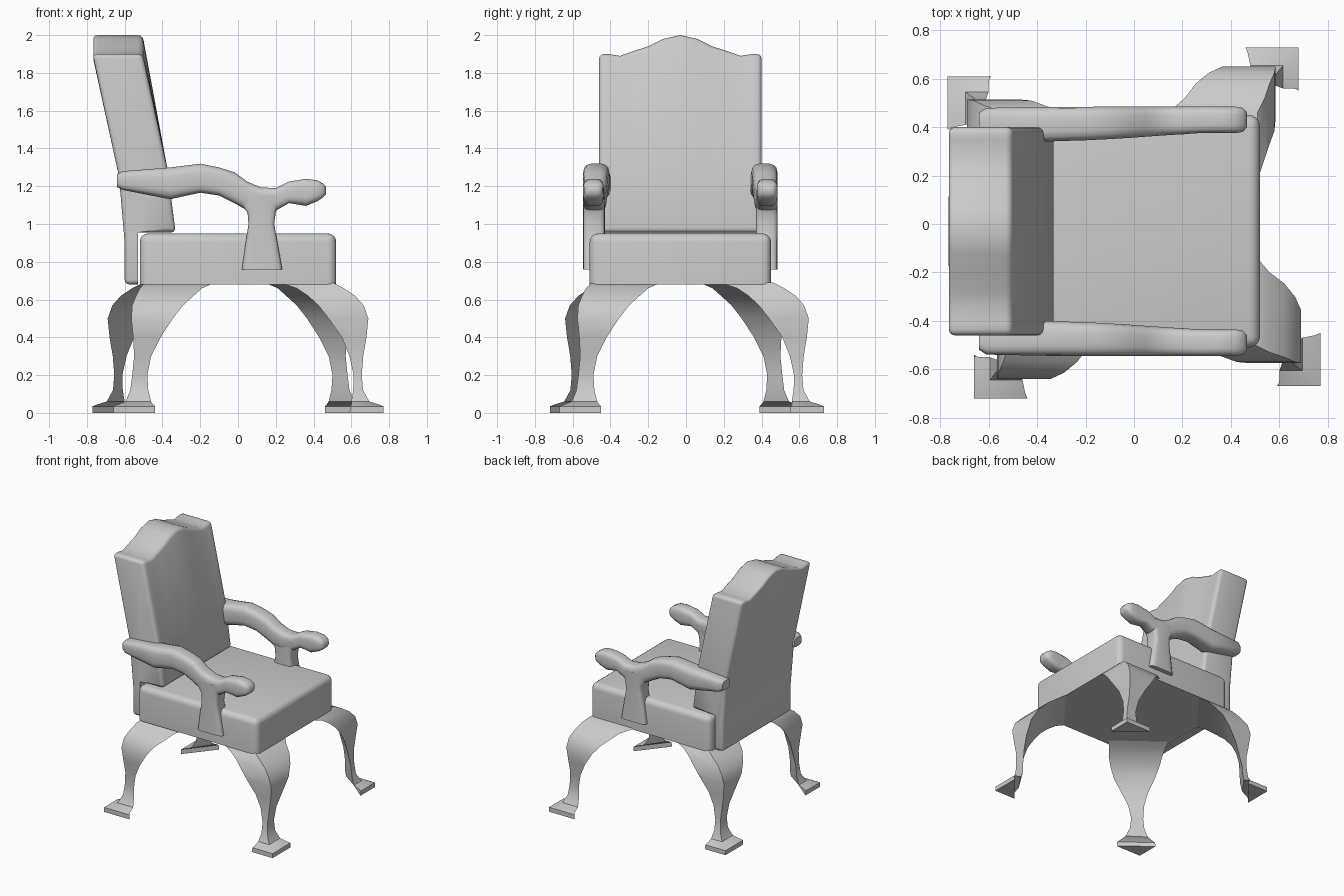
import bpy, bmesh, math

if "Cube" in bpy.data.objects:
    bpy.data.objects.remove(bpy.data.objects["Cube"])

CY = -0.03  # centre line of seat, back and arms


def finish(name, bm, angle=40):
    bmesh.ops.recalc_face_normals(bm, faces=bm.faces[:])
    me = bpy.data.meshes.new(name)
    bm.to_mesh(me)
    bm.free()
    ob = bpy.data.objects.new(name, me)
    bpy.context.collection.objects.link(ob)
    bpy.ops.object.select_all(action='DESELECT')
    ob.select_set(True)
    bpy.context.view_layer.objects.active = ob
    bpy.ops.object.shade_smooth_by_angle(angle=math.radians(angle))
    return ob


def loft(rings):
    """Skin a list of equal-length closed rings and cap both ends."""
    bm = bmesh.new()
    vs = [[bm.verts.new(p) for p in r] for r in rings]
    n = len(vs[0])
    for a, b in zip(vs, vs[1:]):
        for i in range(n):
            j = (i + 1) % n
            bm.faces.new((a[i], a[j], b[j], b[i]))
    bm.faces.new(vs[0])
    bm.faces.new(vs[-1])
    bmesh.ops.recalc_face_normals(bm, faces=bm.faces[:])
    return bm


def rounded(hu, hv, power=0.55, n=16):
    """Superellipse section with half sizes hu, hv."""
    out = []
    for i in range(n):
        t = 2 * math.pi * (i + 0.5) / n
        c, s = math.cos(t), math.sin(t)
        out.append((hu * math.copysign(abs(c) ** power, c),
                    hv * math.copysign(abs(s) ** power, s)))
    return out


def bevel(bm, edges, width, segs):
    bmesh.ops.bevel(bm, geom=edges, offset=width, segments=segs,
                    profile=0.5, affect='EDGES', clamp_overlap=True)


# seat: box cushion with rounded top
bm = loft([[(x, y, z) for x, y in ((-.52, -.51), (.52, -.51), (.52, .45), (-.52, .45))]
           for z in (.68, .95)])
bevel(bm, [e for e in bm.edges if max(v.co.z for v in e.verts) > .9], .045, 4)
finish("seat", bm)

# backrest: side profile repeated across the width with a humped top
crest = [(-.43, 1.9), (-.38, 1.9), (-.32, 1.89), (-.25, 1.915), (-.17, 1.94),
         (-.09, 1.98), (0, 2.0)]
crest += [(-y, z) for y, z in reversed(crest[:-1])]
rings = []
for y, zt in crest:
    prof = [(-.60, .68), (-.60, .9), (-.63, 1.25), (-.77, zt), (-.505, zt),
            (-.375, 1.3), (-.33, .955), (-.53, .955), (-.53, .68)]
    rings.append([(x, y + CY, z) for x, z in prof])
bm = loft(rings)
sharp = [e for e in bm.edges if len(e.link_faces) == 2
         and e.calc_face_angle(0) > math.radians(45)
         and not all(abs(v.co.x + .53) < .001 for v in e.verts)]
bevel(bm, sharp, .025, 3)
finish("backrest", bm)

# arms: x, top z, bottom z, inner and outer distance from the centre line
ARM = [(-.64, 1.265, 1.195, .40, .49), (-.61, 1.28, 1.18, .39, .51),
       (-.36, 1.30, 1.13, .37, .515), (-.2, 1.32, 1.165, .375, .515),
       (-.1, 1.30, 1.15, .38, .515), (-.02, 1.275, 1.11, .385, .515),
       (.05, 1.225, 1.07, .39, .515), (.12, 1.195, 1.06, .395, .515),
       (.2, 1.19, 1.07, .40, .515), (.27, 1.225, 1.11, .405, .515),
       (.36, 1.24, 1.095, .405, .515), (.42, 1.232, 1.12, .405, .515),
       (.45, 1.215, 1.14, .41, .51), (.467, 1.195, 1.16, .43, .49)]
# arm supports: z, back x, front x
SUPPORT = [(.76, .02, .235), (.9, .04, .21), (1.0, .055, .192),
           (1.06, .05, .2), (1.1, .02, .215), (1.15, .0, .25)]
for side, label in ((-1, "right"), (1, "left")):
    rings = []
    for x, zt, zb, yi, yo in ARM:
        rings.append([(x, CY + side * ((yi + yo) / 2 + u), (zt + zb) / 2 + v)
                      for u, v in rounded((yo - yi) / 2, (zt - zb) / 2)])
    finish(label + "_arm", loft(rings), 50)
    rings = []
    for z, xb, xf in SUPPORT:
        rings.append([((xb + xf) / 2 + u, CY + side * (.457 + v), z)
                      for u, v in rounded((xf - xb) / 2, .058, .35)])
    finish(label + "_arm_support", loft(rings), 50)

# cabriole legs: z, outer x, inner x, outer y, inner y (triangular section)
LEG = [(.69, .50, .22, -.50, -.13), (.66, .56, .31, -.53, -.20),
       (.62, .62, .37, -.55, -.245), (.57, .665, .425, -.57, -.30),
       (.50, .69, .48, -.575, -.355), (.40, .68, .55, -.565, -.42),
       (.30, .663, .59, -.56, -.47), (.20, .655, .612, -.57, -.49),
       (.12, .662, .61, -.58, -.485), (.06, .695, .60, -.605, -.47),
       (.045, .745, .60, -.645, -.46), (.035, .77, .595, -.67, -.45),
       (.0, .77, .59, -.67, -.45)]
PLACES = [("front_right_leg", 0, 0, 0), ("front_left_leg", 1, .01, -.04),
          ("back_left_leg", 2, 0, -.06), ("back_right_leg", 3, .01, .05)]
for name, turns, dx, dy in PLACES:
    rings = [[(ox, oy, z), (ox, iy, z), (ix, oy, z)] for z, ox, ix, oy, iy in LEG]
    bm = loft(rings)
    for v in bm.verts:
        x, y = v.co.x, v.co.y
        for _ in range(turns):
            x, y = -y, x
        v.co.x, v.co.y = x + dx, y + dy
    finish(name, bm)
